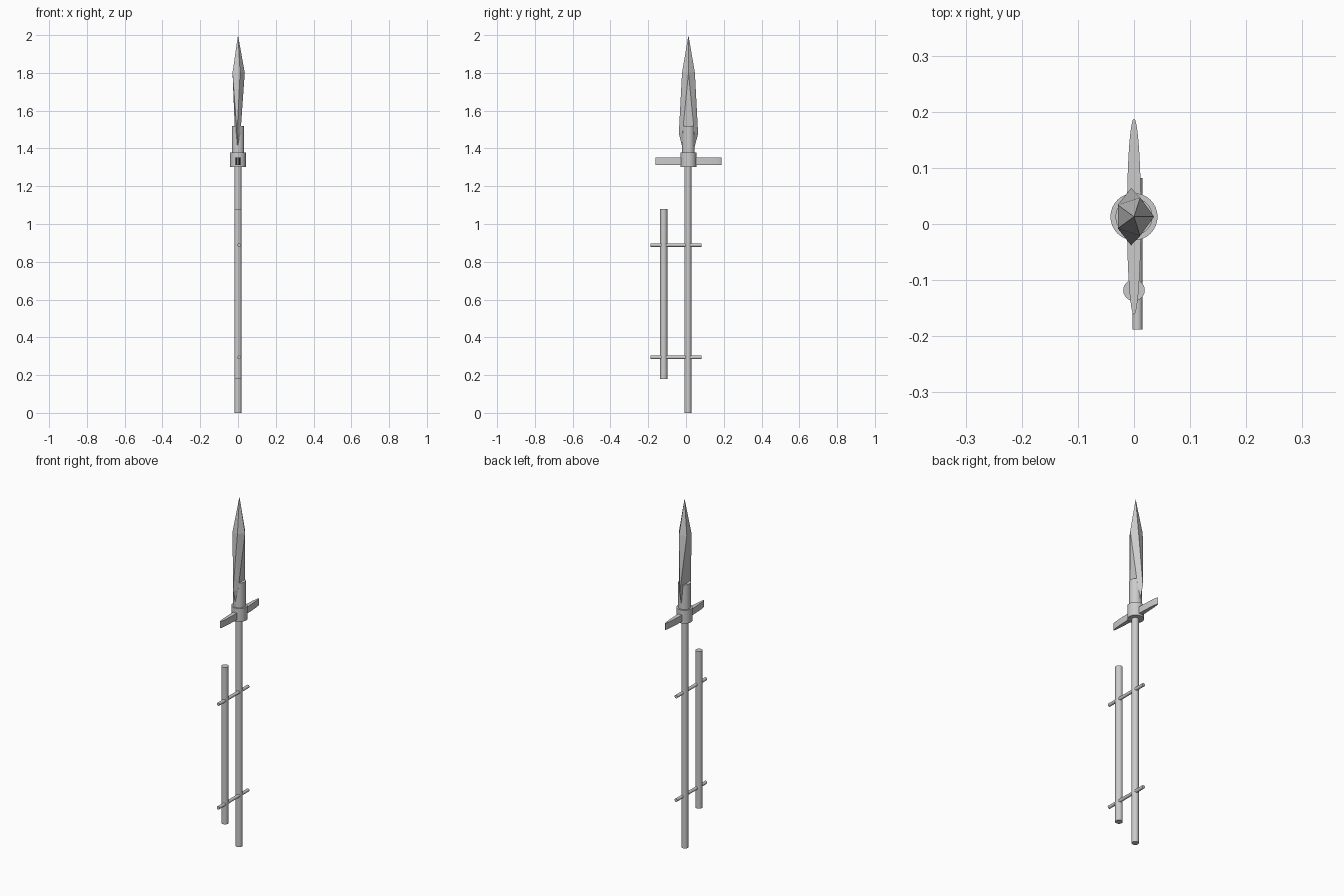
import bpy
from math import radians

if "Cube" in bpy.data.objects:
    bpy.data.objects.remove(bpy.data.objects["Cube"])

CY = 0.013  # y of the spear's axis


def cylinder(name, radius, start, length, axis='Z', scale=(1, 1)):
    """Cylinder whose base centre is start, running along +Z or +Y."""
    x, y, z = start
    along_y = axis == 'Y'
    centre = (x, y + length / 2, z) if along_y else (x, y, z + length / 2)
    bpy.ops.mesh.primitive_cylinder_add(
        vertices=32, radius=radius, depth=length, location=centre,
        rotation=(radians(-90) if along_y else 0, 0, 0))
    ob = bpy.context.object
    ob.name = name
    ob.scale = (scale[0], scale[1], 1)
    bpy.ops.object.transform_apply(location=False, rotation=True, scale=True)
    bpy.ops.object.shade_smooth_by_angle(angle=radians(30))
    return ob


# Long shaft and the shorter side rod
cylinder("shaft", 0.0185, (0, CY - 0.003, 0), 1.40)
cylinder("side_rod", 0.0192, (0, -0.118, 0.18), 0.90)

# Pegs joining the two rods
for name, z in (("lower_peg", 0.294), ("upper_peg", 0.888)):
    cylinder(name, 0.009, (0.006, -0.188, z), 0.27, axis='Y')

# Collar, socket and flat elliptical crossguard
cylinder("collar", 0.042, (0, CY, 1.302), 0.076)
cylinder("socket", 0.033, (0, CY, 1.37), 0.15)
cylinder("crossguard", 1.0, (0, CY, 1.313), 0.038, scale=(0.0125, 0.175))

# Faceted spearhead: stretched icosphere with the lower half flattened in x
bpy.ops.mesh.primitive_ico_sphere_add(subdivisions=1, radius=1, location=(0, CY, 1.64))
head = bpy.context.object
head.name = "spearhead"
for v in head.data.vertices:
    low = v.co.z < 0
    v.co.x *= 0.018 if low else 0.040
    v.co.y *= 0.060 if low else 0.040
    v.co.z *= 0.36
